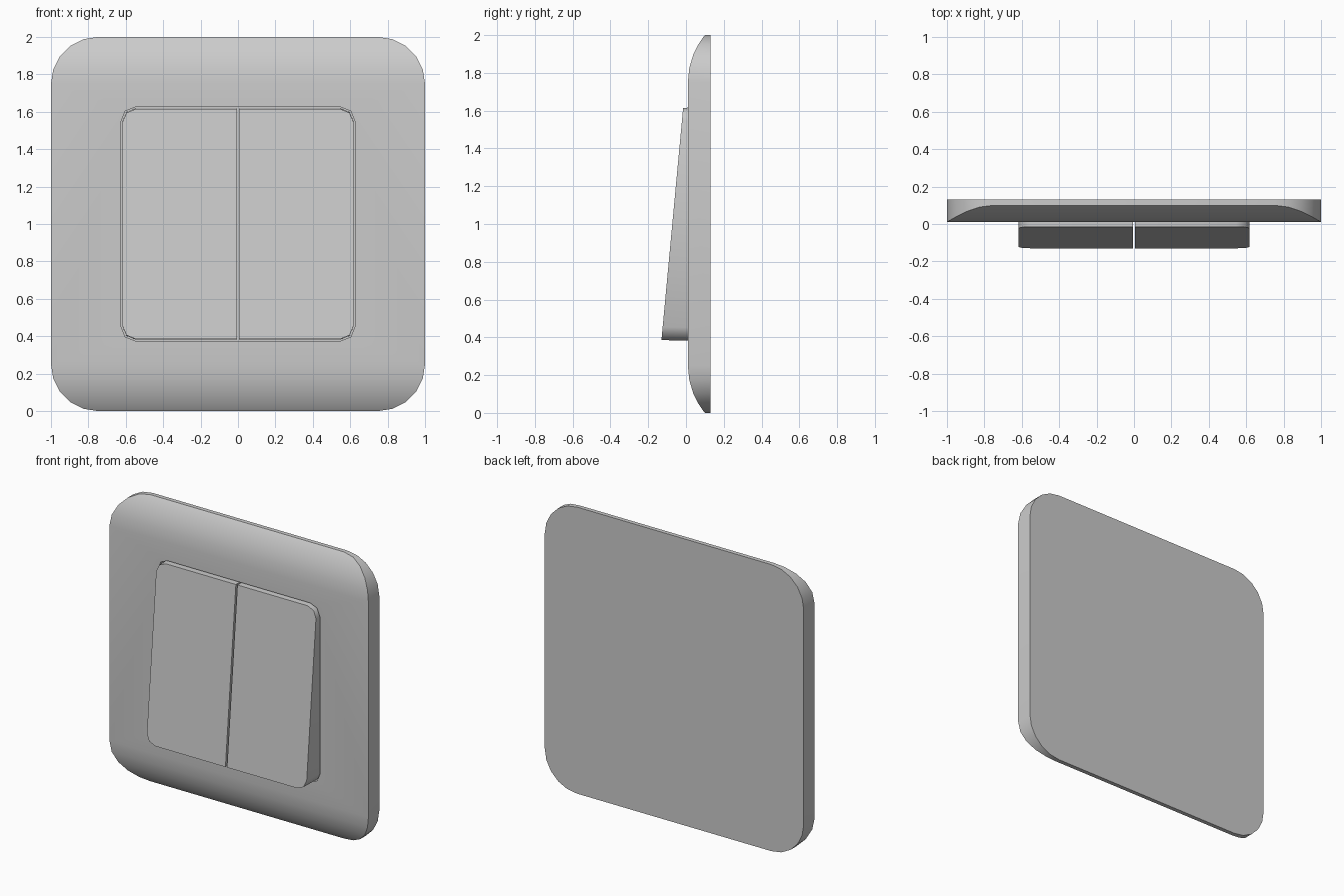
import bpy, bmesh
from math import sin, cos, pi, sqrt

if "Cube" in bpy.data.objects:
    bpy.data.objects.remove(bpy.data.objects["Cube"])

CZ = 1.0  # height of the plate centre


def rounded(x0, x1, half_z, r, seg, left=True):
    """Rounded outline in x/z; left=False keeps the two left corners square."""
    pts = []
    corners = [(x1 - r, half_z - r, 0, True), (x0 + r, half_z - r, 1, left),
               (x0 + r, r - half_z, 2, left), (x1 - r, r - half_z, 3, True)]
    for cx, cz, q, is_round in corners:
        if is_round:
            for i in range(seg + 1):
                a = (q + i / seg) * pi / 2
                pts.append((cx + r * cos(a), CZ + cz + r * sin(a)))
        else:
            pts.append((x0, CZ + (half_z if q == 1 else -half_z)))
    return pts


def make_object(name, bm):
    bmesh.ops.recalc_face_normals(bm, faces=bm.faces)
    mesh = bpy.data.meshes.new(name)
    bm.to_mesh(mesh)
    bm.free()
    obj = bpy.data.objects.new(name, mesh)
    bpy.context.collection.objects.link(obj)
    return obj


def activate(obj):
    bpy.ops.object.select_all(action='DESELECT')
    obj.select_set(True)
    bpy.context.view_layer.objects.active = obj


def smooth(obj, angle=0.5):
    activate(obj)
    bpy.ops.object.shade_smooth_by_angle(angle=angle)


def prism(name, outline, back_y, front, strips=False):
    """Outline at back_y joined to front points; front(x, z) -> (x, y, z)."""
    bm = bmesh.new()
    back = [bm.verts.new((x, back_y, z)) for x, z in outline]
    fr = [bm.verts.new(front(x, z)) for x, z in outline]
    n = len(outline)
    bm.faces.new(back)
    for i in range(n):
        j = (i + 1) % n
        bm.faces.new((back[i], back[j], fr[j], fr[i]))
    if strips:
        # horizontal strips joining right and left points at equal height
        h = n // 2
        right = fr[3 * h // 2:] + fr[:h // 2]
        left = fr[h // 2:3 * h // 2][::-1]
        for k in range(h - 1):
            bm.faces.new((right[k], right[k + 1], left[k + 1], left[k]))
    else:
        bm.faces.new(fr)
    return make_object(name, bm)


# Wall plate: flat front that rolls back along the top and bottom edges
R = 0.392


def plate_front(x, z):
    d = max(0, abs(z - CZ) - 0.75)
    return x, 0.01 + R - sqrt(R * R - d * d), z


plate = prism("wall_plate", rounded(-1, 1, 1, 0.25, 5), 0.13, plate_front, True)

# Recess for the rockers
cutter = prism("recess_cutter", rounded(-0.625, 0.625, 0.625, 0.075, 2),
               0.10, lambda x, z: (x, -0.2, z))
cutter.hide_render = True
mod = plate.modifiers.new("recess", 'BOOLEAN')
mod.operation = 'DIFFERENCE'
mod.object = cutter
mod.solver = 'EXACT'
activate(plate)
bpy.ops.object.modifier_apply(modifier=mod.name)
bpy.data.objects.remove(cutter)
smooth(plate)


# Two tilted rockers, thick at the bottom
half = rounded(0.006, 0.617, 0.618, 0.07, 2, left=False)
for name, s in (("right_rocker", 1), ("left_rocker", -1)):
    rocker = prism(name, [(s * x, z) for x, z in half], 0.10,
                   lambda x, z: (x, -0.13 + (z - 0.382) * 0.093,
                                 CZ + (z - CZ) * 0.995))
    smooth(rocker, 0.85)
